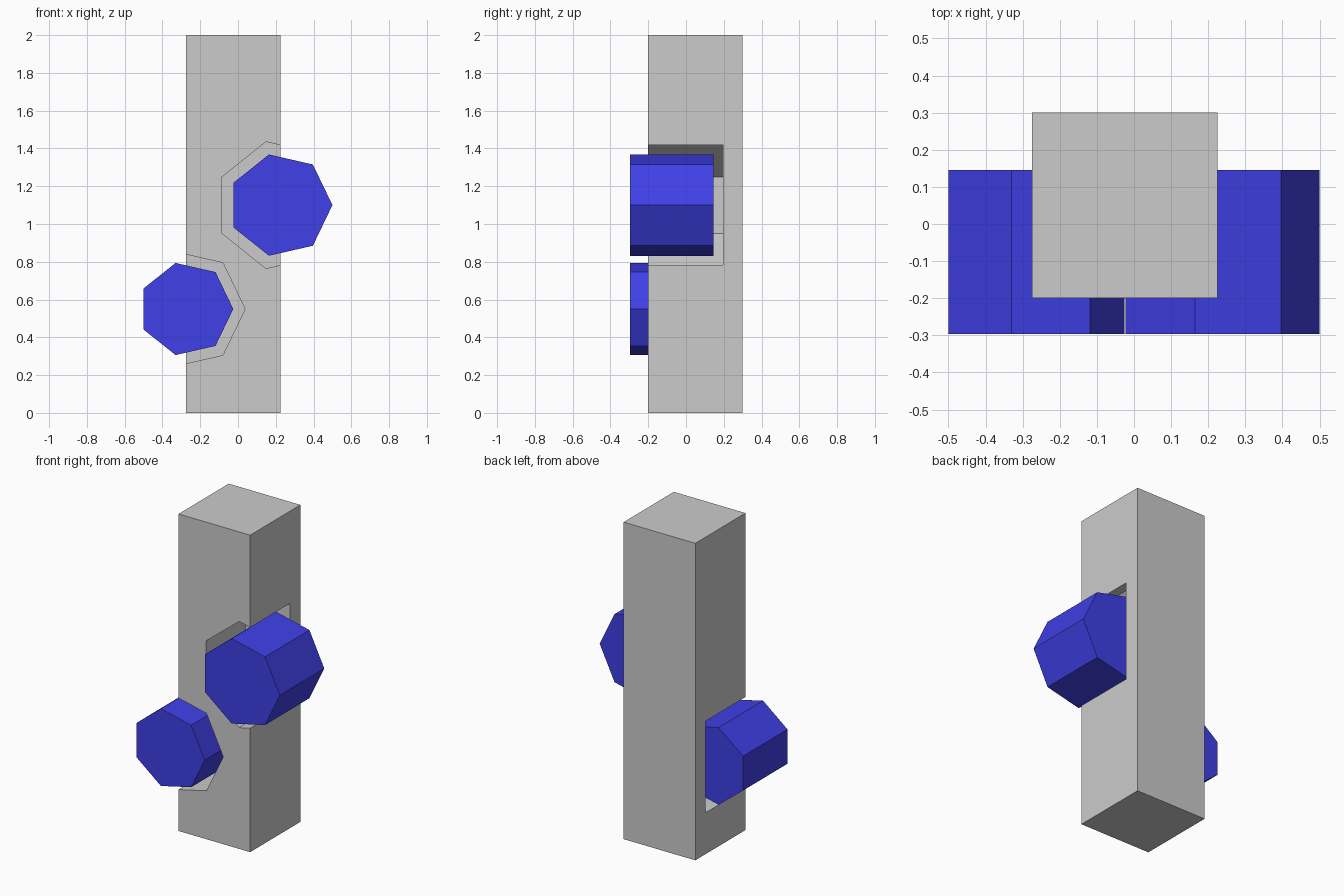
import bpy, bmesh
from math import sin, cos, tau

if "Cube" in bpy.data.objects:
    bpy.data.objects.remove(bpy.data.objects["Cube"])


def heptagon_prism(name, x, z, radius, y0, y1):
    """Seven-sided prism along y with a corner pointing to +x."""
    bm = bmesh.new()
    ring = [bm.verts.new((x + radius * cos(i * tau / 7), y0, z + radius * sin(i * tau / 7)))
            for i in range(7)]
    face = bm.faces.new(ring)
    ext = bmesh.ops.extrude_face_region(bm, geom=[face], use_keep_orig=True)
    moved = [v for v in ext["geom"] if isinstance(v, bmesh.types.BMVert)]
    bmesh.ops.translate(bm, verts=moved, vec=(0, y1 - y0, 0))
    bmesh.ops.recalc_face_normals(bm, faces=bm.faces)
    mesh = bpy.data.meshes.new(name)
    bm.to_mesh(mesh)
    bm.free()
    obj = bpy.data.objects.new(name, mesh)
    bpy.context.collection.objects.link(obj)
    return obj


# Square post
bpy.ops.mesh.primitive_cube_add(size=1, location=(-0.025, 0.05, 1))
post = bpy.context.object
post.name = "post"
post.scale = (0.5, 0.5, 2)
bpy.ops.object.transform_apply(location=True, rotation=False, scale=True)

blue = bpy.data.materials.new("blue")
blue.diffuse_color = (0.05, 0.05, 0.8, 1)
blue.use_nodes = True
blue.node_tree.nodes["Principled BSDF"].inputs["Base Color"].default_value = blue.diffuse_color

# Floating blue prisms, each in a notch 1.25 times as wide
for side, x, z, r in (("right", 0.225, 1.1, 0.275), ("left", -0.275, 0.55, 0.25)):
    prism = heptagon_prism(side + "_prism", x, z, r, -0.297, 0.146)
    prism.data.materials.append(blue)

    cutter = heptagon_prism(side + "_notch_cutter", x, z, r * 1.25, -0.35, 0.197)
    cutter.hide_render = True
    mod = post.modifiers.new(side + "_notch", 'BOOLEAN')
    mod.operation = 'DIFFERENCE'
    mod.solver = 'EXACT'
    mod.object = cutter
    bpy.context.view_layer.objects.active = post
    bpy.ops.object.modifier_apply(modifier=mod.name)
    bpy.data.objects.remove(cutter)
